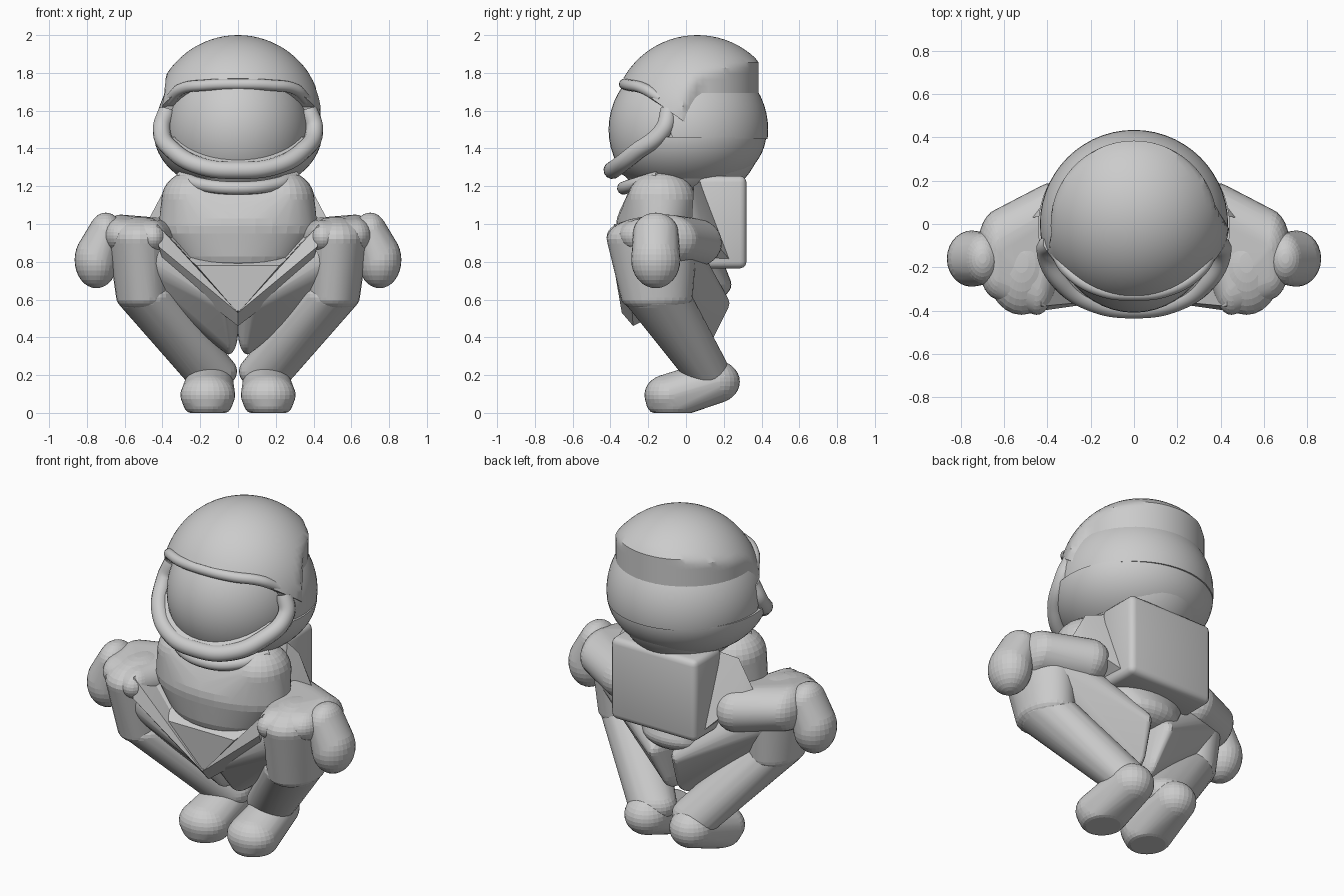
import bpy, bmesh
from mathutils import Vector, Matrix

if "Cube" in bpy.data.objects:
    bpy.data.objects.remove(bpy.data.objects["Cube"])

GREY = (0.6, 0.6, 0.6, 1)
grey = bpy.data.materials.new("suit_grey")
grey.use_nodes = True
grey.diffuse_color = GREY
grey.node_tree.nodes["Principled BSDF"].inputs["Base Color"].default_value = GREY


def finish(bm, name, angle=0.7):
    bmesh.ops.recalc_face_normals(bm, faces=bm.faces[:])
    mesh = bpy.data.meshes.new(name)
    bm.to_mesh(mesh)
    bm.free()
    mesh.materials.append(grey)
    ob = bpy.data.objects.new(name, mesh)
    bpy.context.collection.objects.link(ob)
    bpy.ops.object.select_all(action='DESELECT')
    ob.select_set(True)
    bpy.context.view_layer.objects.active = ob
    bpy.ops.object.shade_smooth_by_angle(angle=angle)


def ball(bm, center, radii, seg=28):
    m = Matrix.Translation(center) @ Matrix.Diagonal((*radii, 1))
    bmesh.ops.create_uvsphere(bm, u_segments=seg, v_segments=seg // 2 + 2, radius=1, matrix=m)


def hull(bm):
    res = bmesh.ops.convex_hull(bm, input=bm.verts[:])
    junk = [v for v in res["geom_interior"] + res["geom_unused"] if isinstance(v, bmesh.types.BMVert)]
    bmesh.ops.delete(bm, geom=list(set(junk)), context='VERTS')


def limb(name, balls, side=1):
    """Smooth skin stretched over a few ellipsoids, mirrored by side."""
    bm = bmesh.new()
    for (x, y, z), radii in balls:
        ball(bm, (x * side, y, z), radii)
    for v in bm.verts:
        v.co.z = max(v.co.z, 0)
    bmesh.ops.remove_doubles(bm, verts=bm.verts[:], dist=0.0005)
    hull(bm)
    finish(bm, name)


def plate(name, points, side=1):
    """Convex faceted block from corner points."""
    bm = bmesh.new()
    for x, y, z in points:
        bm.verts.new((x * side, y, z))
    hull(bm)
    finish(bm, name, 0.4)


def cut(bm, point, normal):
    """Remove what lies on the normal's side and close the opening."""
    geom = bm.verts[:] + bm.edges[:] + bm.faces[:]
    res = bmesh.ops.bisect_plane(bm, geom=geom, plane_co=point, plane_no=normal, clear_outer=True)
    edges = [e for e in res["geom_cut"] if isinstance(e, bmesh.types.BMEdge)]
    bmesh.ops.edgeloop_fill(bm, edges=edges)


def tube(name, half, radius):
    """Round tube through a half path mirrored across x."""
    pts = [(-x, y, z) for x, y, z in half] + half[-2::-1]
    cu = bpy.data.curves.new(name, 'CURVE')
    cu.dimensions = '3D'
    cu.bevel_depth = radius
    cu.bevel_resolution = 4
    cu.use_fill_caps = True
    sp = cu.splines.new('BEZIER')
    sp.bezier_points.add(len(pts) - 1)
    for bp, p in zip(sp.bezier_points, pts):
        bp.co = p
        bp.handle_left_type = bp.handle_right_type = 'AUTO'
    cu.materials.append(grey)
    bpy.context.collection.objects.link(bpy.data.objects.new(name, cu))


# Face
bm = bmesh.new()
ball(bm, (0, 0, 1.5), (0.38, 0.41, 0.4), 48)
finish(bm, "face")

# Back of helmet, ending in a seam
bm = bmesh.new()
ball(bm, (0, 0, 1.5), (0.435, 0.435, 0.42), 56)
cut(bm, (0, 0, 1.45), (0, 0, -1))
cut(bm, (0, -0.1, 1.55), (0, -1, -0.3))
finish(bm, "helmet_back")

# Lower helmet shell with a flattened base
bm = bmesh.new()
ball(bm, (0, -0.015, 1.48), (0.445, 0.44, 0.32), 56)
cut(bm, (0, 0, 1.24), (0, 0, -1))
cut(bm, (0, -0.11, 1.51), (0, -0.22, 0.34))
cut(bm, (0, 0, 1.46), (0, 0, 1))
finish(bm, "helmet_lower")

# Raised dome with an upright back wall
bm = bmesh.new()
ball(bm, (0, 0.06, 1.55), (0.45, 0.45, 0.45), 72)
cut(bm, (0, -0.33, 1.77), (0, -0.2, -0.28))
for v in bm.verts:
    edge = 0.08 if v.co.x > 0 else -0.06
    t = min(max((edge - v.co.y) / 0.14, 0), 1)
    limit = 0.385 + 0.075 * t
    r = Vector((v.co.x, v.co.y)).length
    if r > limit:
        v.co.x *= limit / r
        v.co.y *= limit / r
cut(bm, (0, 0, 1.5), (0, 0, -1))
finish(bm, "helmet_dome", 0.6)

# Visor opening rim, brow and neck fold
tube("visor_rim", [(0.375, -0.09, 1.6), (0.405, -0.12, 1.5), (0.335, -0.265, 1.38),
                   (0.19, -0.36, 1.305), (0, -0.39, 1.285)], 0.047)
tube("visor_brow", [(0.36, -0.13, 1.66), (0.3, -0.22, 1.715), (0.17, -0.3, 1.735),
                    (0, -0.325, 1.74)], 0.03)
tube("neck_fold", [(0.3, -0.14, 1.25), (0.2, -0.27, 1.21), (0, -0.33, 1.19)], 0.035)

# Torso and pelvis
limb("torso", [((s * 0.24, -0.13, 1.13), (0.165, 0.18, 0.15)) for s in (-1, 1)] +
     [((0, -0.14, 0.99), (0.42, 0.23, 0.2)), ((0, -0.13, 0.86), (0.34, 0.22, 0.16))])
limb("pelvis", [((0, 0.02, 0.87), (0.32, 0.14, 0.14)), ((0, 0.1, 0.68), (0.2, 0.14, 0.09))])
plate("lap_flap", [(s * x, y, z) for s in (-1, 1) for x, y, z in
                   [(0.36, -0.12, 0.9), (0.22, -0.35, 0.78), (0.01, -0.33, 0.54), (0.01, 0.1, 0.55)]])

# Backpack with rounded edges
bm = bmesh.new()
bmesh.ops.create_cube(bm, size=1, matrix=Matrix.Translation((0, 0.19, 1.01)) @
                      Matrix.Diagonal((0.57, 0.26, 0.49, 1)))
bmesh.ops.bevel(bm, geom=bm.edges[:], offset=0.035, segments=3, profile=0.5, affect='EDGES')
finish(bm, "backpack")

for side, label in ((1, "left"), (-1, "right")):
    # Web between shoulder and backpack
    plate(label + "_pack_web", [(0.26, 0.08, 1.23), (0.38, 0.04, 1.2), (0.47, 0.03, 1.03),
                                (0.44, 0.09, 0.98), (0.27, 0.24, 0.8), (0.26, 0.05, 0.8)], side)
    # Arm resting over the knee, and hand
    limb(label + "_arm", [((0.38, 0.04, 0.9), (0.12, 0.15, 0.13)),
                          ((0.62, -0.1, 0.92), (0.1, 0.17, 0.13)),
                          ((0.62, -0.22, 0.94), (0.09, 0.13, 0.09)),
                          ((0.45, -0.28, 0.93), (0.08, 0.14, 0.09))], side)
    limb(label + "_hand", [((0.75, -0.16, 0.81), (0.115, 0.13, 0.15)),
                           ((0.7, -0.16, 0.95), (0.09, 0.12, 0.11))], side)
    # Folded leg
    limb(label + "_thigh", [((0.08, -0.04, 0.58), (0.08, 0.27, 0.11)),
                            ((0.05, 0, 0.43), (0.05, 0.15, 0.12)),
                            ((0.48, -0.15, 0.85), (0.17, 0.22, 0.17))], side)
    limb(label + "_knee", [((0.52, -0.18, 0.92), (0.17, 0.24, 0.12)),
                           ((0.5, -0.155, 0.61), (0.145, 0.19, 0.08))], side)
    limb(label + "_shin", [((0.48, -0.15, 0.61), (0.16, 0.18, 0.1)),
                           ((0.15, 0.11, 0.22), (0.145, 0.12, 0.1))], side)
    plate(label + "_lap_fold", [(0.43, -0.38, 1.0), (0.42, -0.4, 0.88), (0, -0.34, 0.53),
                                (0, -0.28, 0.46), (0.38, -0.3, 0.75), (0.42, -0.2, 1.0),
                                (0, -0.2, 0.5)], side)
    # Boot
    limb(label + "_boot", [((0.16, -0.09, 0.095), (0.145, 0.13, 0.11)),
                           ((0.16, -0.07, 0.05), (0.13, 0.14, 0.08)),
                           ((0.15, 0.15, 0.165), (0.125, 0.135, 0.115))], side)
